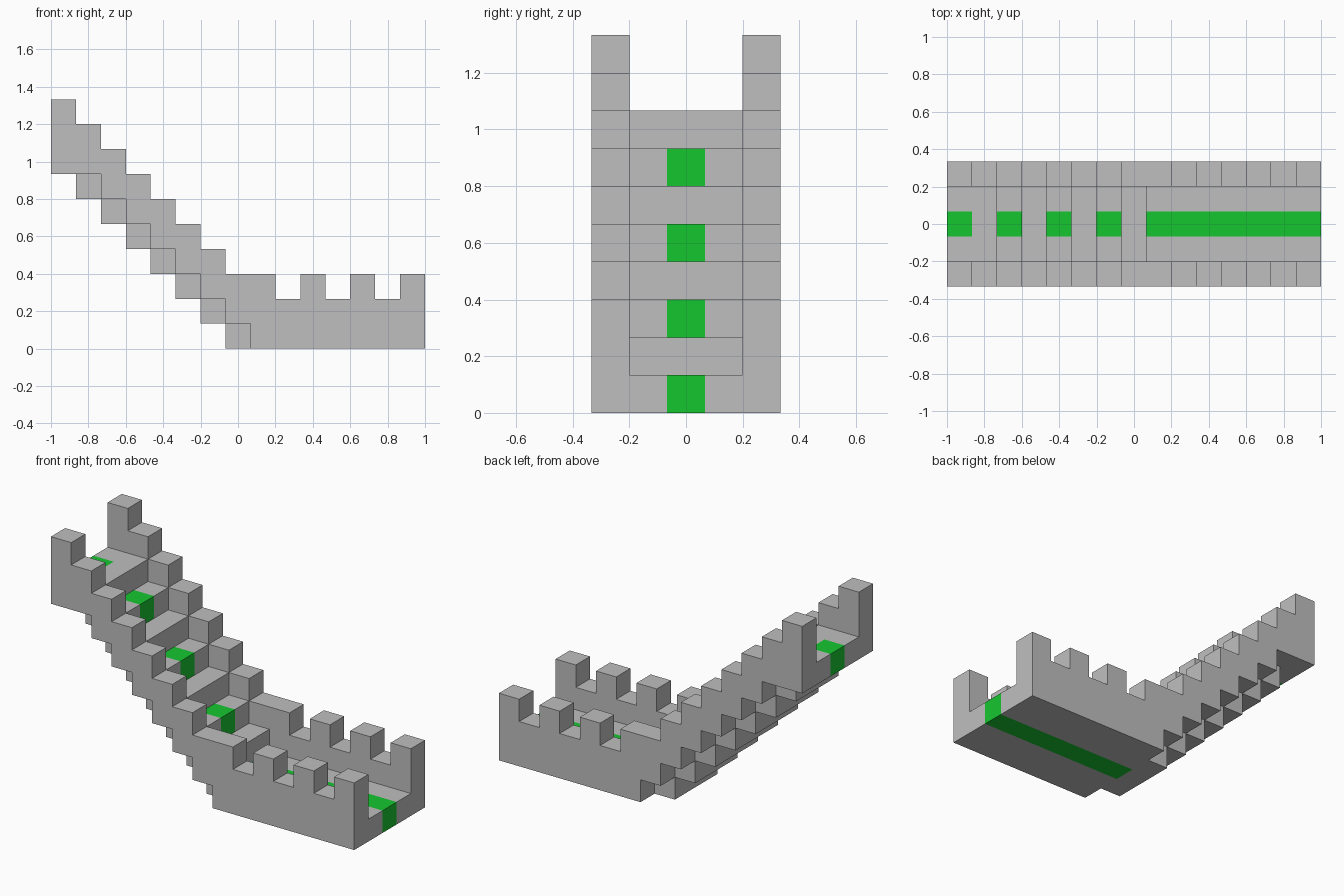
import bpy, bmesh
from mathutils import Vector

if "Cube" in bpy.data.objects:
    bpy.data.objects.remove(bpy.data.objects["Cube"])

U = 2 / 15          # one block
N = 15              # blocks along x

# Bottom and top block level of every column, from the stair top to the open end
WALL_LO = [7] + list(range(7, 0, -1)) + [0] * 7
WALL_HI = list(range(10, 3, -1)) + [3, 3] + [2, 3] * 3
FLOOR_LO = list(range(7, 0, -1)) + [0] * 8
FLOOR_HI = [8] + list(range(8, 1, -1)) + [1] * 7


def material(name, rgb):
    m = bpy.data.materials.new(name)
    m.diffuse_color = (*rgb, 1)
    m.use_nodes = True
    m.node_tree.nodes["Principled BSDF"].inputs["Base Color"].default_value = m.diffuse_color
    return m


GREY = material("stone grey", (0.52, 0.52, 0.52))
GREEN = material("stripe green", (0.008, 0.565, 0.03))


def outline(lo, hi, split):
    """Closed stepped outline in block units; split keeps a point at every block."""
    corners = []
    for i in range(N):
        corners += [(i, hi[i]), (i + 1, hi[i])]
    for i in reversed(range(N)):
        corners += [(i + 1, lo[i]), (i, lo[i])]
    pts = []
    for a, b in zip(corners, corners[1:] + corners[:1]):
        steps = max(abs(b[0] - a[0]), abs(b[1] - a[1]))
        pts += [(a[0] + (b[0] - a[0]) * s // steps, a[1] + (b[1] - a[1]) * s // steps)
                for s in range(steps)]
    if split:
        return pts
    keep = []
    for j, p in enumerate(pts):
        q, r = pts[j - 1], pts[(j + 1) % len(pts)]
        if not (q[0] == p[0] == r[0] or q[1] == p[1] == r[1]):
            keep.append(p)
    return keep


def extrude(name, pts, ys, is_green=None):
    """Extrude an outline through the y positions (in blocks)."""
    bm = bmesh.new()
    rings = [[bm.verts.new((x, y, z)) for x, z in pts] for y in ys]
    bm.faces.new(rings[0])
    bm.faces.new(rings[-1])
    n = len(pts)
    for a, b in zip(rings, rings[1:]):
        for j in range(n):
            k = (j + 1) % n
            bm.faces.new((a[j], a[k], b[k], b[j]))
    bmesh.ops.recalc_face_normals(bm, faces=bm.faces)
    bm.normal_update()
    if is_green:
        for f in bm.faces:
            inside = f.calc_center_median() - f.normal * 0.5
            if abs(f.normal.y) < 0.5 and is_green(inside):
                f.material_index = 1
    for v in bm.verts:
        v.co = Vector((v.co.x - N / 2, v.co.y, v.co.z)) * U
    me = bpy.data.meshes.new(name)
    bm.to_mesh(me)
    bm.free()
    me.materials.append(GREY)
    if is_green:
        me.materials.append(GREEN)
    ob = bpy.data.objects.new(name, me)
    bpy.context.collection.objects.link(ob)
    return ob


def stripe(c):
    """Green middle strip: all of the flat floor, and every second step block."""
    i, k = int(c.x), int(c.z)
    return abs(c.y) < 0.5 and (i >= 8 or (i % 2 == 0 and k == FLOOR_HI[i] - 1))


# Stepped floor with the green stripe
extrude("stair_and_floor", outline(FLOOR_LO, FLOOR_HI, True), [-1.5, -0.5, 0.5, 1.5], stripe)

# Battlemented side walls
for name, side in (("front_wall", -1), ("back_wall", 1)):
    extrude(name, outline(WALL_LO, WALL_HI, False), [side * 1.5, side * 2.5])
